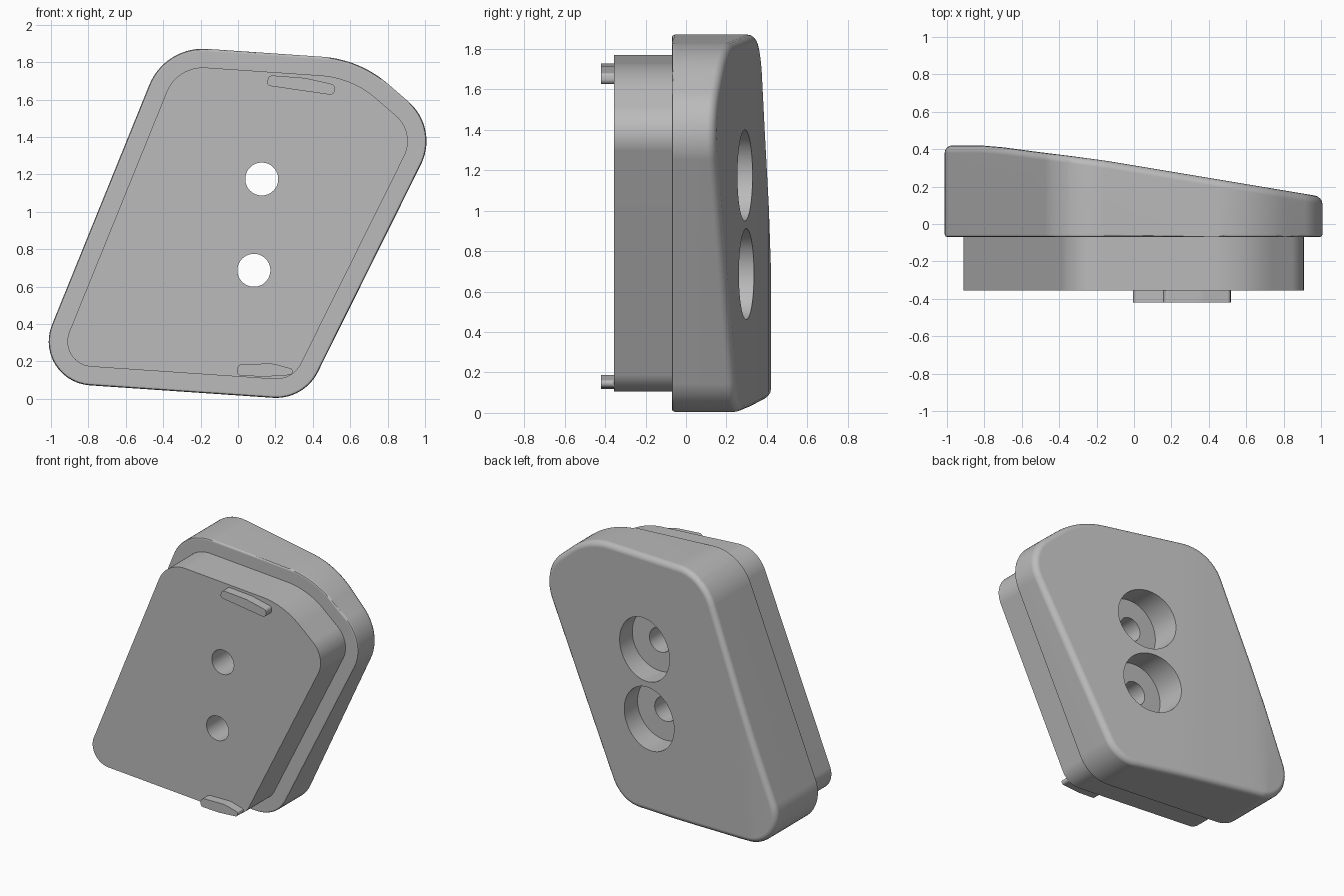
import bpy, bmesh, math
from mathutils import Vector

cube = bpy.data.objects.get("Cube")
if cube:
    bpy.data.objects.remove(cube)

grey = bpy.data.materials.new("plain grey")
grey.use_nodes = True
grey.diffuse_color = (0.5, 0.5, 0.5, 1)
grey.node_tree.nodes["Principled BSDF"].inputs["Base Color"].default_value = (0.5, 0.5, 0.5, 1)

FRONT, RIM, BACK = -0.355, -0.07, 0.3

# Slanted outline: x, z and radius of each rounded corner, counter-clockwise
CORNERS = [(-1.117, 0.094, 0.235), (0.353, -0.006, 0.25), (1.075, 1.447, 0.28),
           (0.65, 1.815, 0.6), (-0.39, 1.886, 0.31)]
# Height of the sloping back along x
SLOPE = [(-1.1, 0.42), (-0.82, 0.42), (-0.7, 0.41), (-0.55, 0.39),
         (-0.35, 0.365), (-0.15, 0.338), (1.1, 0.13)]


def outline(corners, inset=0.0, steps=14):
    """Rounded polygon, moved inward by inset."""
    pts = []
    for i, (x, z, r) in enumerate(corners):
        p = Vector((x, z))
        a = (Vector(corners[i - 1][:2]) - p).normalized()
        b = (Vector(corners[(i + 1) % len(corners)][:2]) - p).normalized()
        half = a.angle(b) / 2
        centre = p + (a + b).normalized() * r / math.sin(half)
        turn = math.pi - 2 * half
        start = p + a * r / math.tan(half) - centre
        start *= (r - inset) / r
        for k in range(steps + 1):
            t = turn * k / steps
            c, s = math.cos(t), math.sin(t)
            pts.append(centre + Vector((start.x * c - start.y * s, start.x * s + start.y * c)))
    return pts


def prism(name, pts, y0, y1, front_bevel=0, back_bevel=0, shape=None):
    """Extrude an outline from y0 to y1, round its rims, then reshape it."""
    bm = bmesh.new()
    face = bm.faces.new([bm.verts.new((p.x, y0, p.y)) for p in pts])
    out = bmesh.ops.extrude_face_region(bm, geom=[face])
    for v in out["geom"]:
        if isinstance(v, bmesh.types.BMVert):
            v.co.y = y1
    for y, width, segments in ((y0, front_bevel, 2), (y1, back_bevel, 4)):
        if width:
            rim = [e for e in bm.edges if all(abs(v.co.y - y) < 1e-5 for v in e.verts)]
            bmesh.ops.bevel(bm, geom=rim, offset=width, segments=segments,
                            profile=0.5, affect="EDGES")
    if shape:
        shape(bm)
    bmesh.ops.recalc_face_normals(bm, faces=bm.faces)
    mesh = bpy.data.meshes.new(name)
    bm.to_mesh(mesh)
    bm.free()
    mesh.materials.append(grey)
    obj = bpy.data.objects.new(name, mesh)
    bpy.context.collection.objects.link(obj)
    return obj


def slope_back(bm):
    """Slice into strips and bend the back to the slope."""
    for x, _ in SLOPE[1:-1]:
        bmesh.ops.bisect_plane(bm, geom=bm.verts[:] + bm.edges[:] + bm.faces[:],
                               plane_co=(x, 0, 0), plane_no=(1, 0, 0))
    for v in bm.verts:
        if v.co.y > 0.1:
            for (xa, ya), (xb, yb) in zip(SLOPE, SLOPE[1:]):
                if xa <= v.co.x <= xb:
                    v.co.y += ya + (yb - ya) * (v.co.x - xa) / (xb - xa) - BACK
                    break


def activate(obj):
    bpy.ops.object.select_all(action="DESELECT")
    obj.select_set(True)
    bpy.context.view_layer.objects.active = obj


def bore(obj, x, z, radius, y0, y1):
    """Cut a round hole along y."""
    bpy.ops.mesh.primitive_cylinder_add(vertices=64, radius=radius, depth=y1 - y0,
                                        location=(x, (y0 + y1) / 2, z),
                                        rotation=(math.pi / 2, 0, 0))
    cutter = bpy.context.object
    cutter.hide_render = True
    cutter.data.materials.append(grey)
    mod = obj.modifiers.new("bore", "BOOLEAN")
    mod.operation, mod.solver, mod.object = "DIFFERENCE", "EXACT", cutter
    activate(obj)
    bpy.ops.object.modifier_apply(modifier=mod.name)
    bpy.data.objects.remove(cutter)


# Main body with sloping back, and the smaller raised front
body = prism("main_body", outline(CORNERS), RIM, BACK, 0.015, 0.04, slope_back)
plate = prism("front_plate", outline(CORNERS, 0.1), FRONT, RIM + 0.005)

# Two screw holes, counterbored from the back
for x, z in ((0.127, 1.175), (0.085, 0.687)):
    for part in (body, plate):
        bore(part, x, z, 0.088, -0.8, 0.8)
    bore(body, x, z, 0.225, 0.11, 0.8)

# Locating tabs on the front
top_tab = [(0.15, 1.675, 0.02), (0.52, 1.622, 0.025), (0.515, 1.68, 0.02),
           (0.36, 1.715, 0.2), (0.165, 1.73, 0.025)]
bottom_tab = [(-0.005, 0.125, 0.02), (0.14, 0.118, 0.2), (0.295, 0.128, 0.02),
              (0.29, 0.16, 0.015), (0.19, 0.188, 0.12), (-0.005, 0.186, 0.03)]
tabs = [prism(name, outline(c, 0, 6), -0.42, FRONT + 0.005)
        for name, c in (("top_tab", top_tab), ("bottom_tab", bottom_tab))]

for obj in [body, plate] + tabs:
    activate(obj)
    bpy.ops.object.shade_smooth_by_angle(angle=math.radians(35))
    obj.modifiers.new("even_shading", "WEIGHTED_NORMAL").keep_sharp = True
